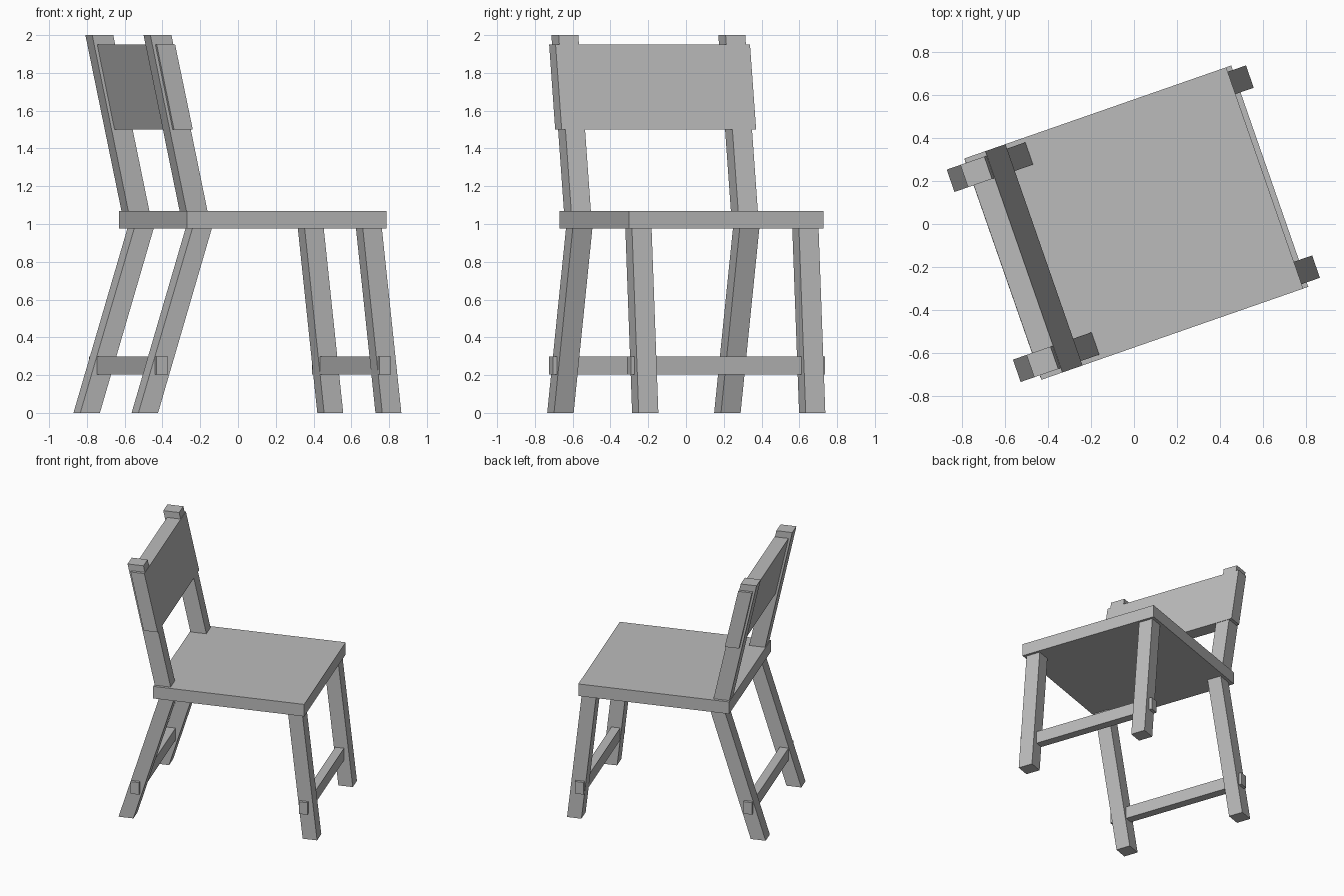
import bpy
import bmesh
from math import radians
from mathutils import Matrix

old = bpy.data.objects.get("Cube")
if old:
    bpy.data.objects.remove(old, do_unlink=True)

# One plain grey for the whole chair
grey = bpy.data.materials.new("plain_grey")
grey.use_nodes = True
COLOUR = (0.5, 0.5, 0.5, 1)
grey.diffuse_color = COLOUR
grey.node_tree.nodes["Principled BSDF"].inputs["Base Color"].default_value = COLOUR

# The chair is modelled facing its own +x, then turned and placed
PLACE = Matrix.Translation((0.079, 0.03, 0)) @ Matrix.Rotation(radians(19.2), 4, "Z")

SEAT_BOTTOM, SEAT_TOP = 0.975, 1.07
LEG_IN, LEG_OUT = 0.413, 0.523
HALF_WIDTH = 0.545


def slanted_bar(name, low, high, side, z):
    """Bar with level ends: low/high are (back, front) at the bottom and top."""
    bm = bmesh.new()
    bmesh.ops.create_cube(bm, size=1)
    for v in bm.verts:
        top, front, left = v.co.z > 0, v.co.x > 0, v.co.y > 0
        v.co = ((high if top else low)[front], side[left], z[top])
    mesh = bpy.data.meshes.new(name)
    bm.to_mesh(mesh)
    bm.free()
    mesh.materials.append(grey)
    obj = bpy.data.objects.new(name, mesh)
    bpy.context.collection.objects.link(obj)
    obj.matrix_world = PLACE
    return obj


full = (-HALF_WIDTH, HALF_WIDTH)

# Seat slab
slanted_bar("seat", (-0.56, 0.56), (-0.56, 0.56), full, (SEAT_BOTTOM, SEAT_TOP))

# Legs and back posts, one of each per side
for label, side in (("right", (-LEG_OUT, -LEG_IN)), ("left", (LEG_IN, LEG_OUT))):
    slanted_bar("front_leg_" + label, (0.543, 0.65), (0.434, 0.541),
                side, (0, SEAT_BOTTOM))
    slanted_bar("back_leg_" + label, (-0.824, -0.714), (-0.522, -0.413),
                side, (0, SEAT_BOTTOM))
    slanted_bar("back_post_" + label, (-0.555, -0.437), (-0.757, -0.639),
                side, (SEAT_TOP, 2))

# Backrest board, wrapping the fronts of the posts
slanted_bar("backrest", (-0.632, -0.527), (-0.729, -0.626), full, (1.5, 1.95))

# Stretchers passing through the legs
for label, span in (("front", (0.52, 0.585)), ("back", (-0.73, -0.665))):
    slanted_bar(label + "_stretcher", span, span, full, (0.203, 0.298))
